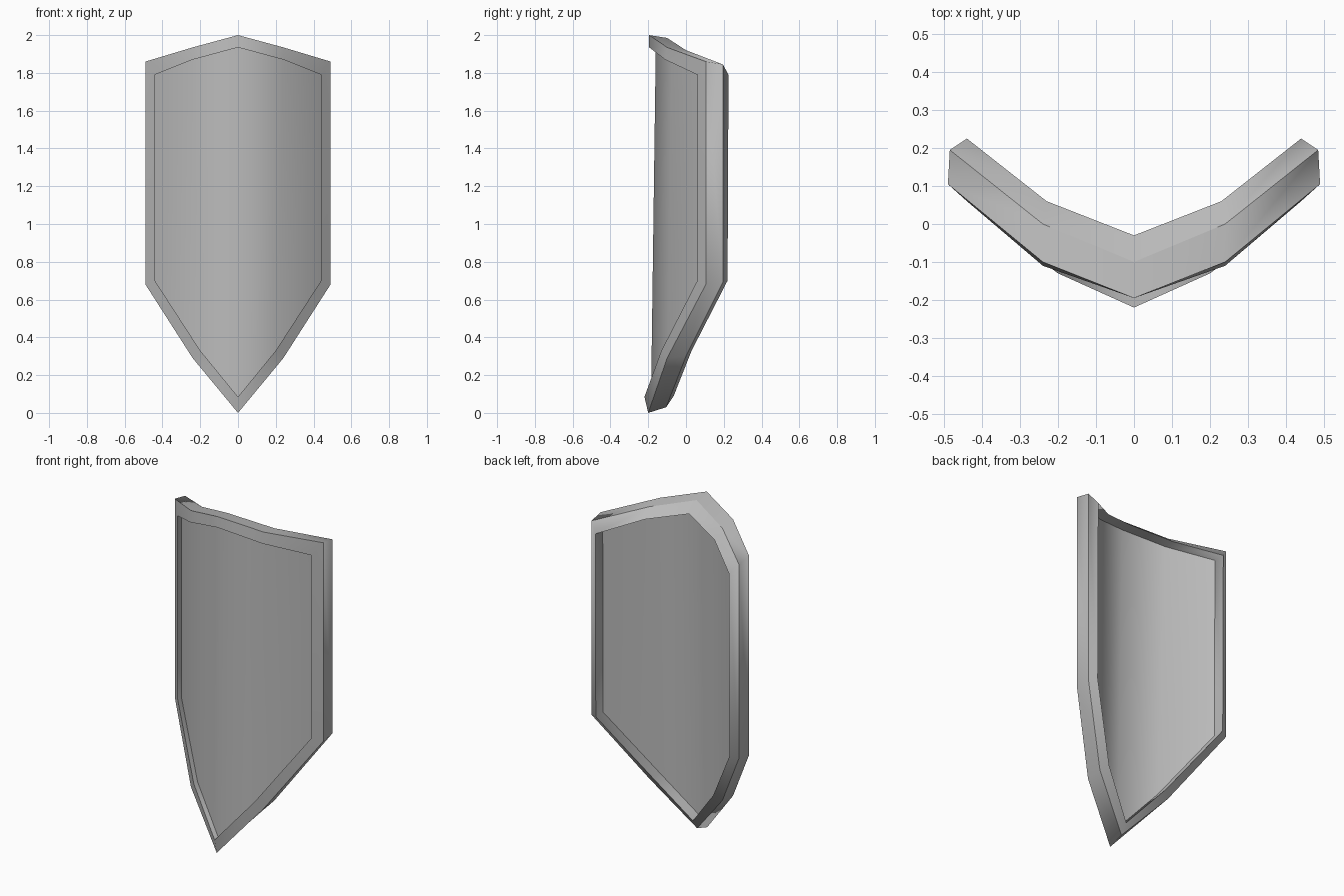
import bpy
import bmesh

cube = bpy.data.objects.get("Cube")
if cube:
    bpy.data.objects.remove(cube, do_unlink=True)

# One plain metal colour
steel = bpy.data.materials.new("steel_grey")
steel.use_nodes = True
GREY = (0.5, 0.5, 0.5, 1)
steel.diffuse_color = GREY
steel.node_tree.nodes["Principled BSDF"].inputs["Base Color"].default_value = GREY

# Half outlines of the rim: top peak, top quarter, top corner,
# bottom corner, bottom quarter, bottom tip
FRONT_INNER = [(0, -.195, 1.935), (.24, -.11, 1.87), (.44, .06, 1.79),
               (.44, .06, .7), (.2, -.13, .33), (0, -.22, .085)]
FRONT_OUTER = [(0, -.195, 2), (.24, -.1, 1.935), (.49, .105, 1.86),
               (.49, .105, .68), (.24, -.1, .29), (0, -.2, 0)]
BACK_OUTER = [(0, -.1, 1.985), (.24, 0, 1.92), (.485, .195, 1.845),
              (.485, .195, .69), (.24, 0, .3), (0, -.105, .03)]
BACK_INNER = [(0, -.03, 1.93), (.23, .06, 1.87), (.44, .225, 1.79),
              (.44, .22, .7), (.2, .03, .33), (0, -.065, .09)]


def mirrored(half):
    """Close a half outline into a full ring, clockwise from the top peak."""
    return half + [(-x, y, z) for x, y, z in half[-2:0:-1]]


def pushed(ring, depth):
    return [(x, y + depth, z) for x, y, z in ring]


def finish(bm, name):
    mesh = bpy.data.meshes.new(name)
    bm.to_mesh(mesh)
    bm.free()
    mesh.materials.append(steel)
    obj = bpy.data.objects.new(name, mesh)
    bpy.context.collection.objects.link(obj)
    return obj


def build_rim(name, rings):
    """Bridge the rings in turn; ring edges stay crisp, corners shade smooth."""
    bm = bmesh.new()
    loops = [[bm.verts.new(p) for p in ring] for ring in rings]
    count = len(loops[0])
    for a, b in zip(loops, loops[1:]):
        for i in range(count):
            j = (i + 1) % count
            bm.faces.new((a[i], a[j], b[j], b[i])).smooth = True
    for loop in loops:
        for i in range(count):
            bm.edges.get((loop[i], loop[(i + 1) % count])).smooth = False
    return finish(bm, name)


def build_panel(name, ring, facing_back):
    """Fill a ring with upright strips that shade as one curved sheet."""
    bm = bmesh.new()
    v = [bm.verts.new(p) for p in ring]
    top = [v[-2], v[-1], v[0], v[1], v[2]]
    bottom = [v[-3], v[-4], v[5], v[4], v[3]]
    for i in range(len(top) - 1):
        corners = [bottom[i], bottom[i + 1], top[i + 1], top[i]]
        if facing_back:
            corners.reverse()
        bm.faces.new(corners).smooth = True
    return finish(bm, name)


front_inner = mirrored(FRONT_INNER)
back_inner = mirrored(BACK_INNER)
front_recess = pushed(front_inner, .035)
back_recess = pushed(back_inner, -.07)

# Raised rim with the recess walls on both sides
build_rim("shield_rim", [front_recess, front_inner, mirrored(FRONT_OUTER),
                         mirrored(BACK_OUTER), back_inner, back_recess])

# Sunken curved panels
build_panel("front_panel", front_recess, False)
build_panel("back_panel", back_recess, True)
